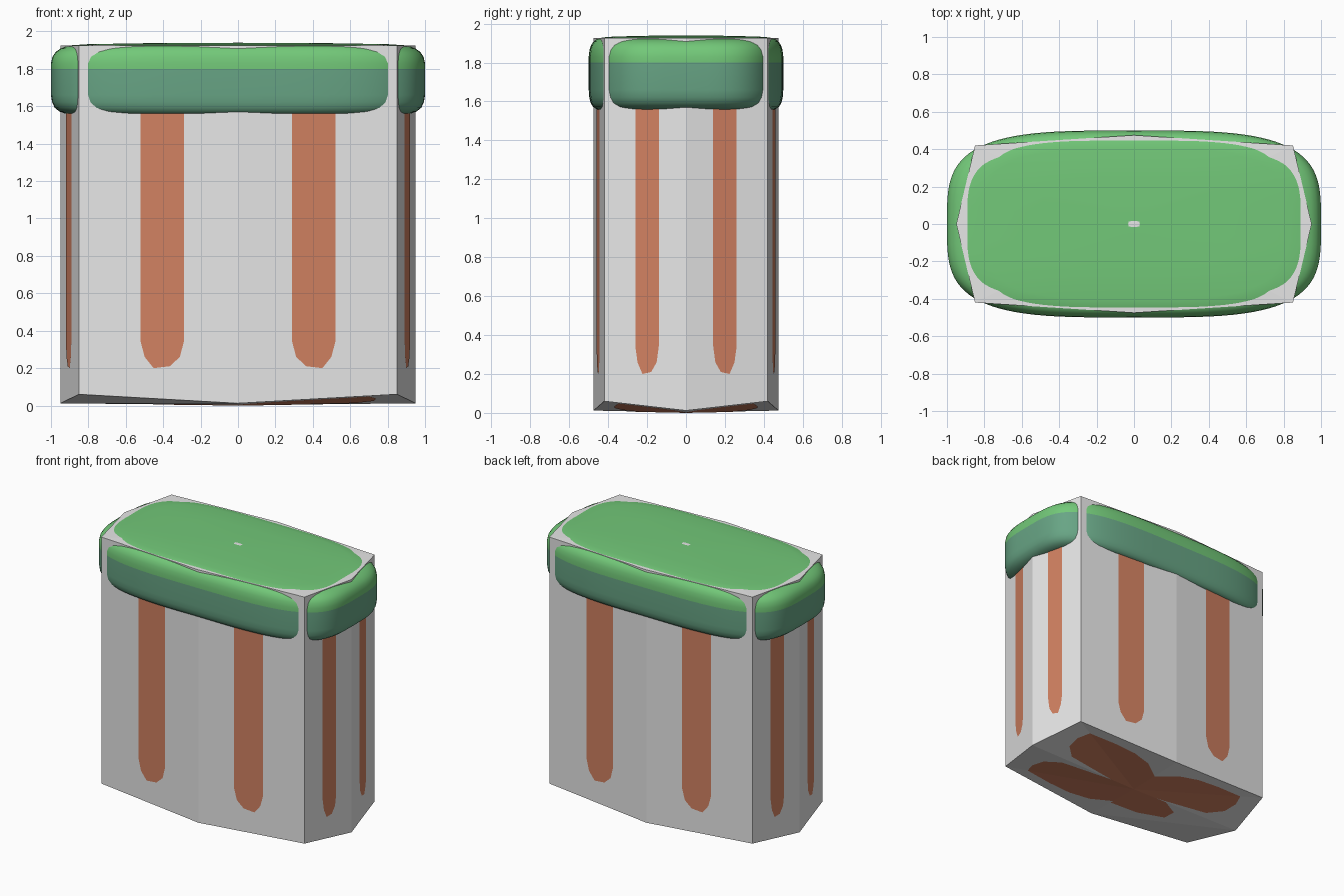
import bpy, bmesh, math
from mathutils import Vector

if "Cube" in bpy.data.objects:
    bpy.data.objects.remove(bpy.data.objects["Cube"])


def material(name, rgb):
    m = bpy.data.materials.new(name)
    m.diffuse_color = (*rgb, 1)
    m.use_nodes = True
    m.node_tree.nodes["Principled BSDF"].inputs["Base Color"].default_value = m.diffuse_color
    return m


GREY = material("light grey", (0.80, 0.80, 0.80))
BROWN = material("warm brown", (0.64, 0.22, 0.12))
LEAF = material("leaf green", (0.17, 0.58, 0.19))
DARK = material("dark green", (0.138, 0.376, 0.235))


def finish(name, bm, mats):
    me = bpy.data.meshes.new(name)
    bm.to_mesh(me)
    bm.free()
    ob = bpy.data.objects.new(name, me)
    for m in mats:
        me.materials.append(m)
    bpy.context.collection.objects.link(ob)
    return ob


# Plan of the block: eight points, every wall bent outwards at its middle
CX, CY, MX, MY = 0.85, 0.42, 0.95, 0.475
Z_MID, Z_CORNER, Z_TOP = 0.012, 0.06, 1.925
plan = [(MX, 0), (CX, CY), (0, MY), (-CX, CY),
        (-MX, 0), (-CX, -CY), (0, -MY), (CX, -CY)]

# Faceted block with shallow pointed top and bottom
bm = bmesh.new()
low = [bm.verts.new((x, y, Z_CORNER if i % 2 else Z_MID)) for i, (x, y) in enumerate(plan)]
high = [bm.verts.new((x, y, Z_TOP)) for x, y in plan]
base, peak = bm.verts.new((0, 0, 0.002)), bm.verts.new((0, 0, 1.94))
for i in range(8):
    j = (i + 1) % 8
    bm.faces.new((low[i], low[j], high[j], high[i]))
    bm.faces.new((high[i], high[j], peak))
    if i not in (4, 5):
        bm.faces.new((low[j], low[i], base))
# one quarter of the underside is folded the other way
bm.faces.new((low[6], low[4], base))
bm.faces.new((low[6], low[5], low[4]))
bmesh.ops.recalc_face_normals(bm, faces=bm.faces)
finish("block", bm, [GREY])

# Rounded cap, a superellipse swept through a profile of (inset, height)
profile = [(0.2, 1.56), (0.08, 1.56), (0.045, 1.572), (0.02, 1.592), (0.006, 1.622),
           (0, 1.66), (0, 1.8), (0, 1.83), (0.008, 1.865), (0.025, 1.89), (0.05, 1.908),
           (0.08, 1.92), (0.11, 1.926), (0.2, 1.932), (0.5, 1.937), (0.9, 1.9395)]
N, POWER = 96, 2 / 3.6


def rounded(a):
    c, s = math.cos(a), math.sin(a)
    return (math.copysign(abs(c) ** POWER, c), 0.5 * math.copysign(abs(s) ** POWER, s))


bm = bmesh.new()
outline = [rounded(2 * math.pi * i / N) for i in range(N)]
rings = [[bm.verts.new((x * (1 - d), y * (1 - d), z)) for x, y in outline] for d, z in profile]
for a, b in zip(rings, rings[1:]):
    for i in range(N):
        j = (i + 1) % N
        bm.faces.new((a[i], a[j], b[j], b[i]))
bm.faces.new(rings[0][::-1])
bm.faces.new(rings[-1])
for f in bm.faces:
    f.smooth = True
    f.material_index = 0 if f.calc_center_median().z > 1.8 else 1
finish("rounded_cap", bm, [LEAF, DARK])

# Brown stripes on the walls: half width across, height of the lower outline
stripe = [(-1, 1.62), (-1, 0.34), (-0.82, 0.26), (-0.35, 0.21), (0.4, 0.2),
          (0.82, 0.26), (1, 0.34), (1, 1.62)]


def stripes(name, centre, half, point):
    bm = bmesh.new()
    for side in (-1, 1):
        for s in (-1, 1):
            f = bm.faces.new([bm.verts.new(point(s * (centre + half * t), side, z))
                              for t, z in stripe])
            f.normal_update()
            if f.normal.dot(f.calc_center_median() * Vector((1, 1, 0))) < 0:
                f.normal_flip()
    finish(name, bm, [BROWN])


OUT = 0.003
stripes("long_side_stripes", 0.405, 0.115,
        lambda t, side, z: (t, side * (MY + OUT - (MY - CY) * abs(t) / CX), z))
stripes("short_side_stripes", 0.20, 0.06,
        lambda t, side, z: (side * (MX + OUT - (MX - CX) * abs(t) / CY), t, z))

# Brown lobes under the block: (angle, radius) in units of the corner position
lobe = [(0, 0.25), (10, 0.75), (22, 0.92), (35, 1.06), (45, 1.17),
        (57, 1.04), (68, 0.94), (78, 0.8), (90, 0.55)]
small_lobe = [(0, 0.35), (20, 0.55), (40, 0.67), (65, 0.66), (90, 0.62)]


def underside(x, y, folded):
    """Height of the sloping underside above its centre."""
    if folded:
        return Z_MID * (x / MX + y / MY) * 0.83
    q = min(x / CX, y / CY)
    p = (x - CX * q) / MX + (y - CY * q) / MY
    return (Z_MID - 0.002) * p + (Z_CORNER - 0.002) * q


bm = bmesh.new()
for sx in (-1, 1):
    for sy in (-1, 1):
        folded = sx < 0 and sy < 0
        mid = bm.verts.new((0, 0, 0))
        edge = []
        for deg, r in (small_lobe if folded else lobe):
            a = math.radians(deg)
            x, y = CX * r * math.cos(a), CY * r * math.sin(a)
            edge.append(bm.verts.new((sx * x, sy * y, underside(x, y, folded))))
        for a, b in zip(edge, edge[1:]):
            f = bm.faces.new((mid, a, b))
            f.normal_update()
            if f.normal.z > 0:
                f.normal_flip()
finish("underside_lobes", bm, [BROWN])
